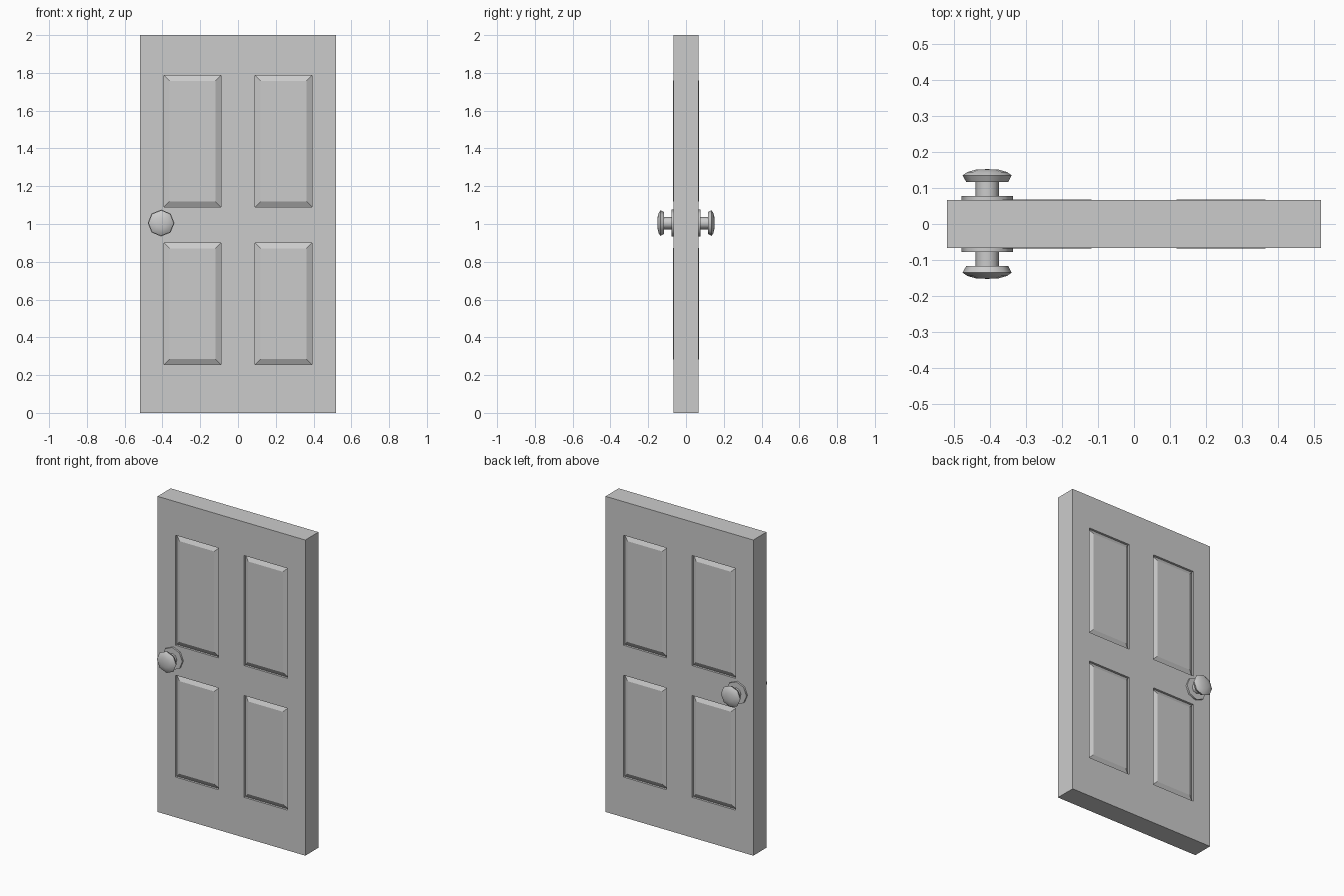
import bpy, bmesh, math

if "Cube" in bpy.data.objects:
    bpy.data.objects.remove(bpy.data.objects["Cube"])

HALF = 0.066                                  # half the door thickness
XS = [-0.518, -0.392, -0.09, 0.09, 0.392, 0.518]
ZS = [0, 0.255, 0.90, 1.09, 1.787, 2.0]


def finish(bm, name, angle=None):
    bmesh.ops.remove_doubles(bm, verts=bm.verts, dist=1e-5)
    bmesh.ops.recalc_face_normals(bm, faces=bm.faces)
    me = bpy.data.meshes.new(name)
    bm.to_mesh(me)
    bm.free()
    ob = bpy.data.objects.new(name, me)
    bpy.context.collection.objects.link(ob)
    if angle:
        bpy.ops.object.select_all(action='DESELECT')
        ob.select_set(True)
        bpy.context.view_layer.objects.active = ob
        bpy.ops.object.shade_smooth_by_angle(angle=math.radians(angle))
    return ob


# Door slab: a grid on each side, with four grooved panels
def rect(bm, x0, x1, z0, z1, y, inset=0):
    return [bm.verts.new((x, y, z)) for x, z in (
        (x0 + inset, z0 + inset), (x1 - inset, z0 + inset),
        (x1 - inset, z1 - inset), (x0 + inset, z1 - inset))]


def ring(bm, a, b):
    for i in range(4):
        j = (i + 1) % 4
        bm.faces.new((a[i], a[j], b[j], b[i]))


bm = bmesh.new()
for side in (-1, 1):
    for i in range(5):
        for j in range(5):
            cell = (XS[i], XS[i + 1], ZS[j], ZS[j + 1])
            edge = rect(bm, *cell, side * HALF)
            if i in (1, 3) and j in (1, 3):
                # groove wall, then a slope up to the raised field
                floor = rect(bm, *cell, side * (HALF - 0.014))
                field = rect(bm, *cell, side * (HALF + 0.002), 0.029)
                ring(bm, edge, floor)
                ring(bm, floor, field)
                bm.faces.new(field)
            else:
                bm.faces.new(edge)
bmesh.ops.remove_doubles(bm, verts=bm.verts, dist=1e-5)
bmesh.ops.bridge_loops(bm, edges=[e for e in bm.edges if e.is_boundary])
finish(bm, "door_panel")


# Knobs: octagonal turned profiles, (radius, distance from door centre)
PLATE = [(0, 0.06), (0.071, 0.06), (0.071, 0.077), (0, 0.077)]
KNOB = [(0, 0.07), (0.033, 0.07), (0.033, 0.116), (0.058, 0.116),
        (0.068, 0.135), (0.055, 0.144), (0.03, 0.151), (0, 0.152)]


def turned(name, profile, side, sides=8):
    bm = bmesh.new()
    vs = [bm.verts.new((r, d * side, 0)) for r, d in profile]
    es = [bm.edges.new(p) for p in zip(vs, vs[1:])]
    bmesh.ops.spin(bm, geom=vs + es, cent=(0, 0, 0), axis=(0, 1, 0),
                   angle=math.tau, steps=sides, use_merge=True)
    ob = finish(bm, name, 50)
    ob.location = (-0.407, 0, 1.005)


for side, label in ((-1, "front"), (1, "back")):
    turned(label + "_rosette", PLATE, side)
    turned(label + "_knob", KNOB, side)
